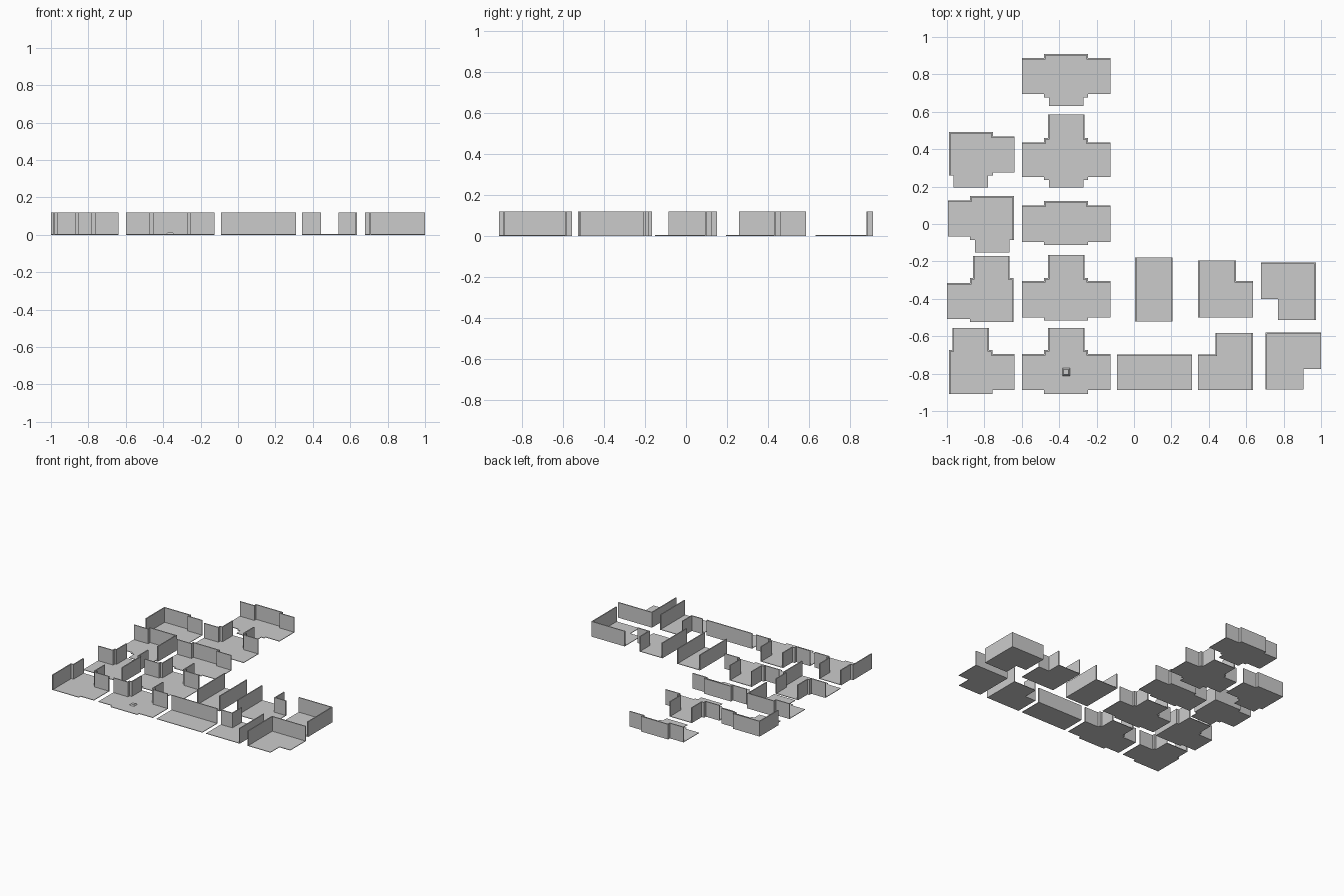
import bpy, bmesh
from mathutils import Vector

if "Cube" in bpy.data.objects:
    bpy.data.objects.remove(bpy.data.objects["Cube"])

FLOOR, WALL, THICK = 0.004, 0.12, 0.008


def prism(name, pts, z0, z1):
    """Extrude a flat outline between two heights."""
    bm = bmesh.new()
    face = bm.faces.new([bm.verts.new((p[0], p[1], z0)) for p in pts])
    ext = bmesh.ops.extrude_face_region(bm, geom=[face])
    for v in ext["geom"]:
        if isinstance(v, bmesh.types.BMVert):
            v.co.z = z1
    bmesh.ops.recalc_face_normals(bm, faces=bm.faces)
    me = bpy.data.meshes.new(name)
    bm.to_mesh(me)
    bm.free()
    ob = bpy.data.objects.new(name, me)
    bpy.context.collection.objects.link(ob)
    return ob


def wall(name, path):
    """Thin wall along a right-angled path, thickened to the right (inside)."""
    p = [Vector(q) for q in path]
    normals = []
    for a, b in zip(p, p[1:]):
        d = (b - a).normalized()
        normals.append(Vector((d.y, -d.x)))
    inner = []
    for i, q in enumerate(p):
        if i == 0:
            off = normals[0]
        elif i == len(p) - 1:
            off = normals[-1]
        else:
            off = normals[i - 1] + normals[i]
        inner.append(q + off * THICK)
    prism(name, p + inner[::-1], 0, WALL)


def tile(name, outline, *spans):
    """Floor from a clockwise outline; each span of corner indices gets a wall."""
    prism(name + "_floor", outline, 0, FLOOR)
    for k, (a, b) in enumerate(spans):
        wall(f"{name}_wall_{k + 1}", outline[a:b + 1])


def mirrored(half, cx=-0.3625):
    """Complete a left half outline (bottom to top) to a clockwise loop."""
    return half + [(2 * cx - x, y) for x, y in reversed(half)]


# Middle column rooms, symmetric left to right
L, M, C, K = -0.60, -0.48, -0.46, -0.455
for name, top, step, hi, lo, bot in (("cross_room_front", -.555, -.675, -.695, -.888, -.91),
                                     ("cross_room_middle", -.165, -.288, -.306, -.50, -.517)):
    tile(name, mirrored([(M, bot), (M, lo), (L, lo), (L, hi), (M, hi),
                         (M, step), (C, step), (C, top)]), (3, 7), (8, 12))
tile("hall_room", mirrored([(M, -.112), (M, -.095), (L, -.095), (L, .10),
                            (M, .10), (M, .124)]), (3, 8))
tile("four_way_room", mirrored([(K, .195), (K, .235), (M, .235), (M, .25), (L, .25),
                                (L, .437), (M, .437), (M, .46), (C, .46), (C, .585)]),
     (5, 9), (10, 14))
tile("back_room", mirrored([(K, .63), (K, .677), (M, .677), (M, .695), (L, .695),
                            (L, .887), (M, .887), (M, .91)]), (5, 10))

# Left column corner rooms
tile("corner_room_front", [(-.99, -.91), (-.99, -.675), (-.97, -.675), (-.97, -.555),
                           (-.775, -.555), (-.775, -.675), (-.757, -.675), (-.757, -.695),
                           (-.64, -.695), (-.64, -.888), (-.757, -.888), (-.757, -.91)],
     (0, 3), (4, 8))
tile("corner_room_second", [(-.877, -.525), (-.877, -.507), (-1, -.507), (-1, -.315),
                            (-.877, -.315), (-.877, -.29), (-.862, -.29), (-.862, -.17),
                            (-.665, -.17), (-.665, -.29), (-.645, -.29), (-.645, -.525)],
     (3, 7), (8, 11))
tile("corner_room_third", [(-.85, -.152), (-.85, -.085), (-.877, -.085), (-.877, -.067),
                           (-.995, -.067), (-.995, .126), (-.877, .126), (-.877, .151),
                           (-.642, .151), (-.642, -.085), (-.665, -.085), (-.665, -.152)],
     (5, 9))
tile("corner_room_back", [(-.965, .195), (-.965, .258), (-.99, .258), (-.99, .493),
                          (-.755, .493), (-.755, .468), (-.638, .468), (-.638, .275),
                          (-.755, .275), (-.755, .258), (-.78, .258), (-.78, .195)],
     (2, 6))

# Straight corridors
tile("corridor_across", [(-.09, -.888), (-.09, -.697), (.31, -.697), (.31, -.888)], (1, 2))
tile("corridor_along", [(.005, -.52), (.005, -.18), (.205, -.18), (.205, -.52)], (0, 1), (2, 3))

# Corridor bends
tile("bend_left_back", [(.343, -.888), (.343, -.697), (.437, -.697), (.437, -.583),
                        (.637, -.583), (.637, -.888)], (1, 3), (4, 5))
tile("bend_right_back", [(.343, -.50), (.343, -.195), (.545, -.195), (.545, -.306),
                         (.637, -.306), (.637, -.50)], (0, 1), (2, 4))
tile("bend_right_front", [(.703, -.886), (.703, -.579), (1, -.579), (1, -.775),
                          (.905, -.775), (.905, -.886)], (0, 2))
tile("bend_left_front", [(.77, -.513), (.77, -.402), (.68, -.402), (.68, -.205),
                         (.973, -.205), (.973, -.513)], (3, 5))

# Floor plate: low tapered block
plate = prism("floor_plate", [(-.383, -.812), (-.383, -.771), (-.342, -.771), (-.342, -.812)],
              FLOOR, 0.013)
for v in plate.data.vertices:
    if v.co.z > 0.01:
        v.co.x = -.3625 + (v.co.x + .3625) * 0.65
        v.co.y = -.7915 + (v.co.y + .7915) * 0.65
